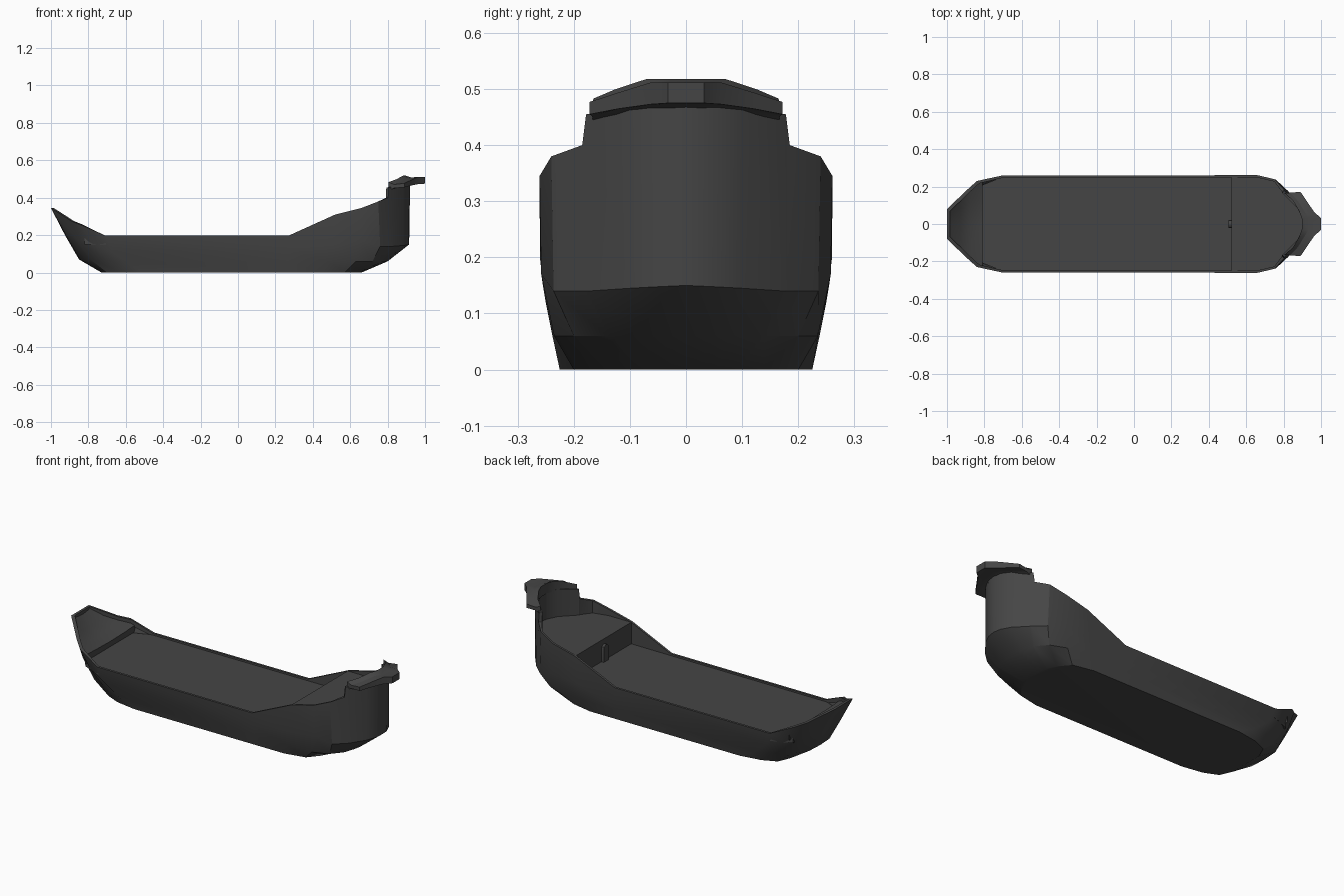
import bpy, bmesh, math

if "Cube" in bpy.data.objects:
    bpy.data.objects.remove(bpy.data.objects["Cube"])

mat = bpy.data.materials.new("dark_grey")
mat.diffuse_color = (0.06, 0.06, 0.06, 1)
mat.use_nodes = True
mat.node_tree.nodes["Principled BSDF"].inputs["Base Color"].default_value = mat.diffuse_color


def make(name, verts, faces, angle=30):
    me = bpy.data.meshes.new(name)
    me.from_pydata(verts, [], faces)
    bm = bmesh.new()
    bm.from_mesh(me)
    bmesh.ops.remove_doubles(bm, verts=bm.verts, dist=1e-5)
    bmesh.ops.recalc_face_normals(bm, faces=bm.faces)
    bm.to_mesh(me)
    bm.free()
    ob = bpy.data.objects.new(name, me)
    bpy.context.collection.objects.link(ob)
    me.materials.append(mat)
    bpy.ops.object.select_all(action='DESELECT')
    ob.select_set(True)
    bpy.context.view_layer.objects.active = ob
    bpy.ops.object.shade_smooth_by_angle(angle=math.radians(angle))
    return ob


def mirror_loop(half):
    """Half outline from bow centre to stern centre -> full closed outline."""
    return half + [(x, -y, z) for x, y, z in reversed(half[1:-1])]


def bridge(a, n, closed=True):
    """Quads between consecutive rings of n points; a is the ring count."""
    m = n if closed else n - 1
    return [(r*n + i, r*n + (i+1) % n, (r+1)*n + (i+1) % n, (r+1)*n + i)
            for r in range(a - 1) for i in range(m)]


def prism(name, outline, z0, z1):
    n = len(outline)
    v = [(x, y, z) for z in (z0, z1) for x, y in outline]
    return make(name, v, bridge(2, n) + [tuple(range(n)), tuple(range(n, 2*n))])


# Hull lines, bow to stern: flat bottom, bilge, side knuckle, sheer
bottom = [(-.73, 0, 0), (-.73, .10, 0), (-.70, .17, 0), (-.62, .205, 0), (-.50, .225, 0),
          (.27, .225, 0), (.45, .225, 0), (.57, .20, 0), (.62, .14, 0), (.645, .09, 0),
          (.647, .085, 0), (.655, .05, 0), (.659, .025, 0), (.66, 0, 0)]
bilge = [(-.85, 0, .07), (-.845, .09, .07), (-.79, .17, .07), (-.70, .21, .065), (-.60, .235, .055),
         (.27, .238, .06), (.48, .238, .06), (.63, .235, .06), (.72, .20, .06), (.77, .14, .06),
         (.773, .135, .06), (.79, .08, .06), (.798, .04, .06), (.80, 0, .06)]
knuckle = [(-.925, 0, .20), (-.92, .085, .20), (-.86, .175, .18), (-.78, .225, .16), (-.68, .25, .12),
           (.27, .25, .12), (.50, .255, .15), (.66, .258, .17), (.76, .236, .14), (.82, .18, .14),
           (.825, .175, .14), (.885, .10, .145), (.91, .045, .148), (.915, 0, .15)]
sheer = [(-1, 0, .345), (-1, .08, .345), (-.89, .185, .275), (-.84, .23, .255), (-.71, .258, .197),
         (.27, .26, .197), (.52, .261, .31), (.66, .261, .345), (.75, .24, .38), (.803, .185, .40),
         (.805, .178, .455), (.885, .10, .465), (.913, .045, .47), (.92, 0, .47)]
inner = [(x*.985 if abs(x) > .75 else x, max(y - .013, 0), z) for x, y, z in sheer]
floor_z = [.325, .325, .25, .22, .18, .18, .18, .30, .30, .30, .30, .30, .30, .30]
foot = [(x, y, z) for (x, y, _), z in zip(inner, floor_z)]
rings = [mirror_loop(r) for r in (bottom, bilge, knuckle, sheer, inner, foot)]
n = len(rings[0])
make("hull", sum(rings, []), bridge(6, n) + [tuple(range(n))], 28)

# Main deck
prism("main_deck", [(-.82, -.205), (-.71, -.249), (.53, -.249),
                    (.53, .249), (-.71, .249), (-.82, .205)], .15, .187)

# Raised aft deck following the inside of the stern
half = [(.52, .252)] + [(x, y) for x, y, z in inner[7:]]
prism("aft_deck", half + [(x, -y) for x, y in reversed(half[:-1])], .18, .31)

# Hollowed foredeck with a small step down to the main deck
sections = [(-.985, .078, .325, .338), (-.93, .137, .27, .29), (-.875, .188, .232, .258),
            (-.81, .226, .217, .225), (-.81, .226, .17, .17)]
fv = [(x, w*t, c + (e - c)*t*t) for x, w, c, e in sections for t in (-1, -.6, 0, .6, 1)]
make("foredeck", fv, bridge(5, 5, False))

# Small arched door in the aft bulkhead
arch = [(-.022, .187), (-.022, .26)] + [
    (-.022*math.cos(a), .26 + .022*math.sin(a)) for a in (.6, 1.2, math.pi/2, 1.94, 2.54)
] + [(.022, .26), (.022, .187)]
k = len(arch)
dv = [(x, y, z) for x in (.505, .525) for y, z in arch]
make("cabin_door", dv, bridge(2, k) + [tuple(range(k)), tuple(range(k, 2*k))])

# Stern cap: flanged rim swept round the stern
# inner x, inner y, outer x, outer y, top z, bottom z
cap = [(.805, .165, .89, .172, .483, .44), (.85, .125, .925, .12, .50, .45),
       (.882, .07, .965, .062, .518, .458), (.897, .03, 1, .032, .518, .46)]
cap += [(a, -b, c, -d, e, f) for a, b, c, d, e, f in reversed(cap)]
cv = []
for xi, yi, xo, yo, zt, zb in cap:
    xm, ym = xi*.65 + xo*.35, yi*.65 + yo*.35
    cv += [(xi, yi, zb), (xi, yi, zt), (xm, ym, zt - .012), (xo, yo, zt - .006),
           (xo, yo, zb + .015), (xm, ym, zb + .012)]
make("stern_cap", cv, bridge(len(cap), 6) + [tuple(range(6)), tuple(range(len(cv) - 6, len(cv)))])
